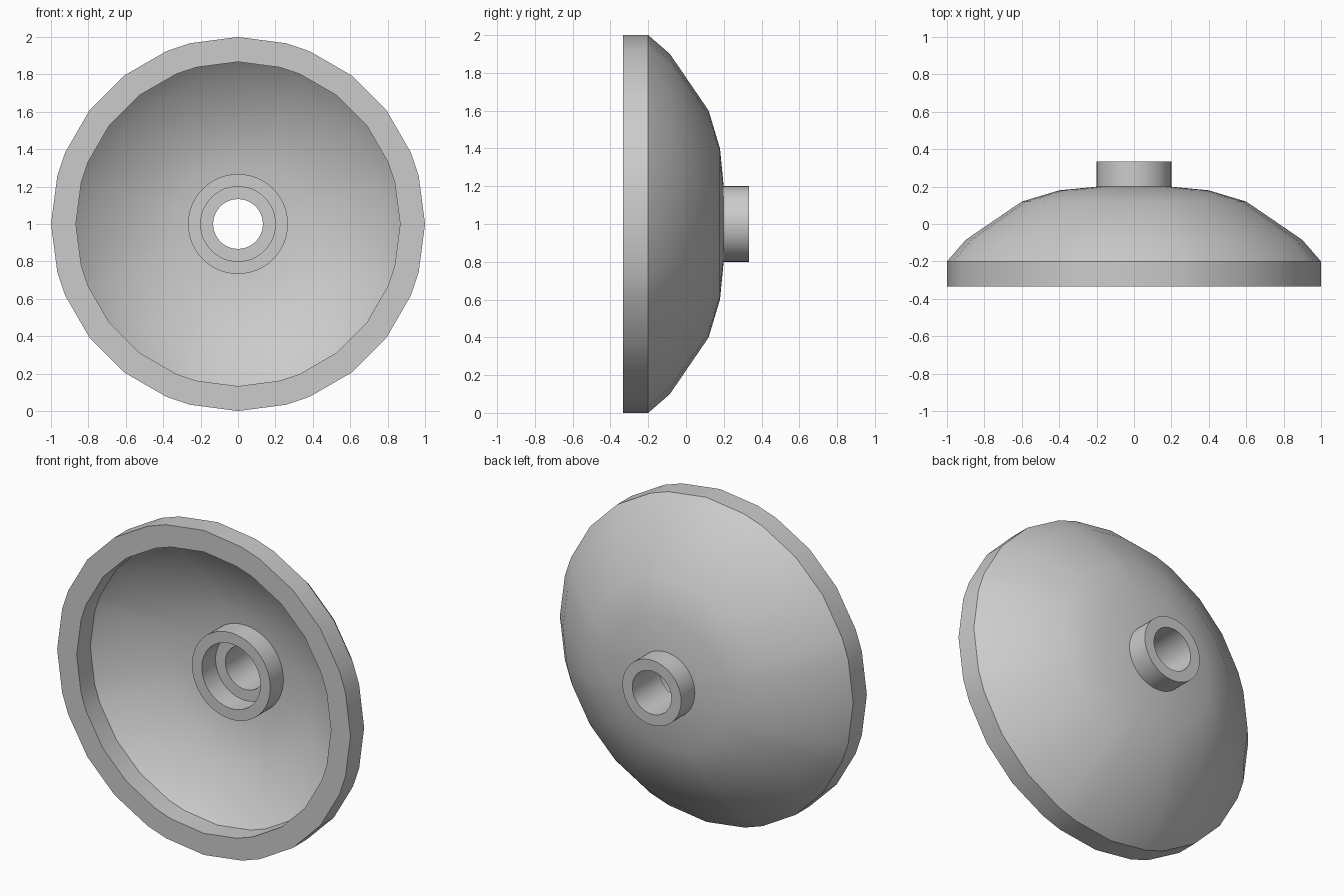
import bpy, bmesh, math

if "Cube" in bpy.data.objects:
    bpy.data.objects.remove(bpy.data.objects["Cube"])


def lathe(name, profile, angles):
    """Spin a (radius, y) profile around the front-to-back axis at z = 1."""
    bm = bmesh.new()
    rings = [[bm.verts.new((r * math.cos(a), y, 1 + r * math.sin(a))) for a in angles]
             for r, y in profile]
    n = len(angles)
    for ra, rb in zip(rings, rings[1:]):
        for i in range(n):
            j = (i + 1) % n
            bm.faces.new((ra[i], ra[j], rb[j], rb[i]))
    mesh = bpy.data.meshes.new(name)
    bm.to_mesh(mesh)
    bm.free()
    obj = bpy.data.objects.new(name, mesh)
    bpy.context.collection.objects.link(obj)
    bpy.ops.object.select_all(action='DESELECT')
    obj.select_set(True)
    bpy.context.view_layer.objects.active = obj
    bpy.ops.object.shade_smooth_by_angle(angle=math.radians(30))
    return obj


# Uneven facet spacing of the rim, repeated in each quarter
quarter = (0, 15, 22.5, 37.5, 52.5, 67.5, 75)
dish_angles = [math.radians(90 * q + a) for q in range(4) for a in quarter]
round_angles = [math.tau * i / 48 for i in range(48)]

# Dish shell: outer dome, rim band, rim face, inner wall, inner dome
outer = [(0.195, 0.2), (0.4, 0.18), (0.6, 0.12), (0.9, -0.085), (1.0, -0.2)]
rim = [(1.0, -0.333), (0.867, -0.333)]
inner = [(0.867, -0.2), (0.78, -0.123), (0.52, 0.013), (0.347, 0.053), (0.26, 0.062)]
lathe("dish_shell", outer + rim + inner, dish_angles)

# Hub: front socket ring, stepped shelf, through hole and back collar
hub = [(0.267, 0.067), (0.267, -0.067), (0.2, -0.067), (0.2, 0.067),
       (0.133, 0.067), (0.133, 0.333), (0.2, 0.333), (0.2, 0.195)]
lathe("hub", hub, round_angles)
